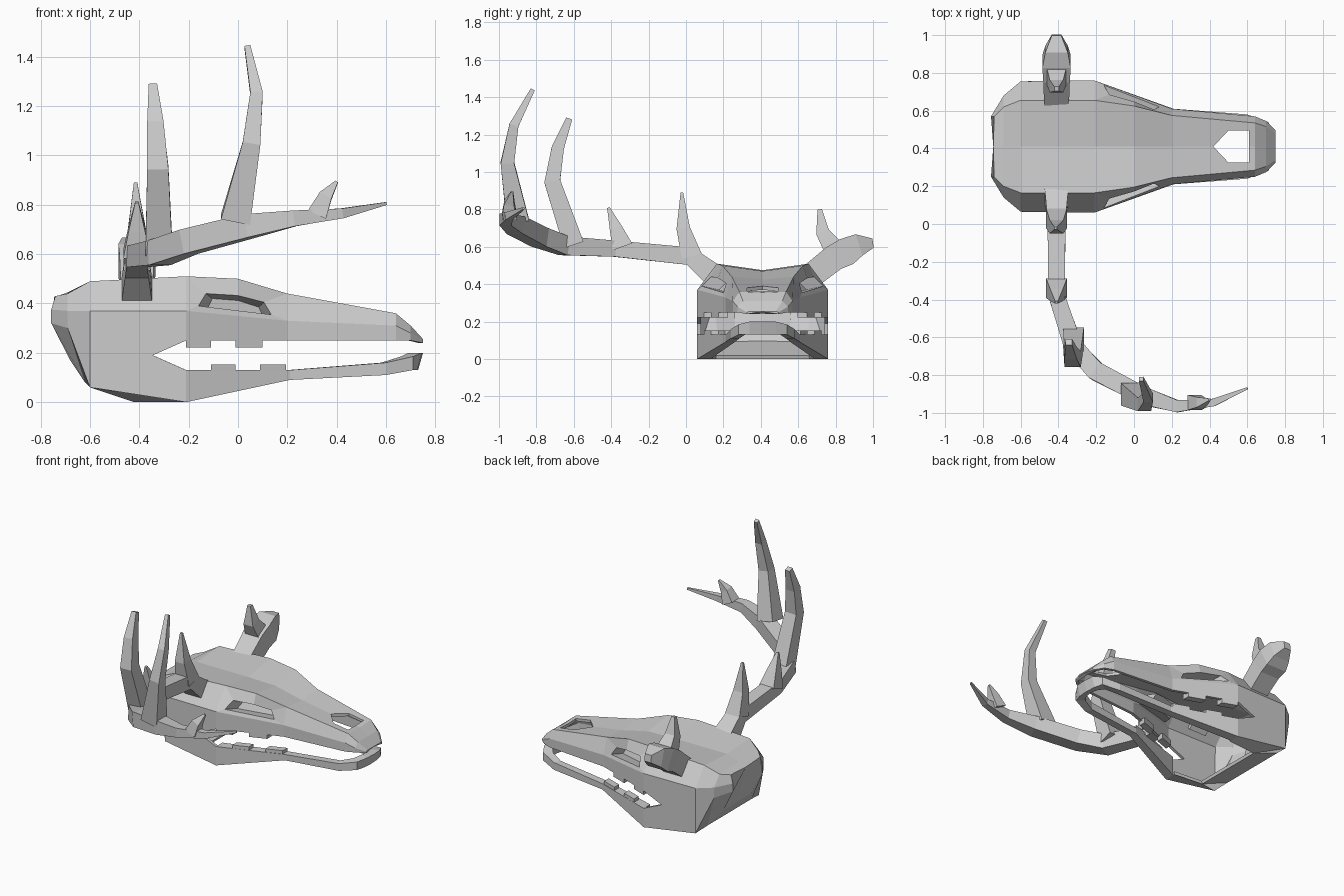
import bpy, bmesh
from mathutils import Vector

if "Cube" in bpy.data.objects:
    bpy.data.objects.remove(bpy.data.objects["Cube"])

MID = 0.41  # skull symmetry plane


def finish(bm, name, thick=0.0):
    bmesh.ops.remove_doubles(bm, verts=bm.verts, dist=0.0005)
    bmesh.ops.recalc_face_normals(bm, faces=bm.faces)
    bm.normal_update()
    top = max(bm.faces, key=lambda f: f.calc_center_median().z)
    if thick and top.normal.z < 0:
        bmesh.ops.reverse_faces(bm, faces=bm.faces)
    me = bpy.data.meshes.new(name)
    bm.to_mesh(me)
    bm.free()
    ob = bpy.data.objects.new(name, me)
    bpy.context.collection.objects.link(ob)
    if thick:
        mod = ob.modifiers.new("bone_thickness", 'SOLIDIFY')
        mod.thickness, mod.offset = thick, -1
    return ob


def face(bm, pts, s=1):
    """Face from (x, half width, z) points, on side s of the skull."""
    pts = [Vector((x, MID + s * h, z)) for x, h, z in pts]
    pts = [p for i, p in enumerate(pts) if (p - pts[i - 1]).length > 1e-4]
    return bm.faces.new([bm.verts.new(p) for p in pts])


def strip(bm, a, b, s, skip=()):
    for i in range(min(len(a), len(b)) - 1):
        if i not in skip:
            face(bm, [a[i], b[i], b[i + 1], a[i + 1]], s)


def bar(name, path, radii, ref):
    """Four-sided tapering bar along a path."""
    bm = bmesh.new()
    pts = [Vector(p) for p in path]
    rings = []
    for i, p in enumerate(pts):
        d = (pts[min(i + 1, len(pts) - 1)] - pts[max(i - 1, 0)]).normalized()
        u = d.cross(Vector(ref)).normalized()
        v = u.cross(d)
        r = radii[i]
        rings.append([bm.verts.new(p + r * (a * u + b * v))
                      for a, b in ((1, 1), (-1, 1), (-1, -1), (1, -1))])
    for a, b in zip(rings, rings[1:]):
        for k in range(4):
            bm.faces.new([a[k], a[k - 1], b[k - 1], b[k]])
    bm.faces.new(rings[0])
    bm.faces.new(rings[-1][::-1])
    return finish(bm, name)


# Skull shell: half sections as centre, ridge, shoulder, lower side, belly edge, belly centre
back = [(-.745, 0, .425), (-.74, .16, .43), (-.757, .16, .375), (-.757, .16, .32),
        (-.68, .15, .17), (-.68, 0, .17)]
rear = [(-.69, 0, .445), (-.69, .21, .44), (-.69, .27, .37), (-.69, .27, .30),
        (-.62, .24, .08), (-.62, 0, .08)]
crown = [(-.6, 0, .475), (-.6, .245, .49), (-.6, .345, .37), (-.6, .345, .06),
         (-.42, .25, 0), (-.42, 0, 0)]
hinge = [(-.21, 0, .475), (-.21, .245, .51), (-.21, .35, .37), (-.21, .35, 0), (-.21, .27, 0)]


def snout(x, rh, rz, cz, sh, sz, lz=.25):
    return [(x, 0, cz), (x, rh, rz), (x, sh, sz), (x, sh, lz)]


brow = snout(0, .215, .50, .47, .275, .35)
face_mid = snout(.2, .165, .44, .425, .2, .33)
muzzle = [snout(.64, .125, .36, .355, .16, .31), snout(.70, .105, .31, .31, .135, .28),
          snout(.75, .07, .255, .255, .085, .25, .24)]

bm = bmesh.new()
for s in (1, -1):
    face(bm, back, s)
    strip(bm, back, rear, s)
    strip(bm, rear, crown, s)
    strip(bm, crown, hinge, s, skip=(2,))
    face(bm, [crown[2], hinge[2], (-.21, .35, .25), (-.345, .35, .19), (-.21, .35, .13),
              hinge[3], crown[3]], s)
    strip(bm, hinge[:2], brow[:2], s)
    strip(bm, brow[:2], face_mid[:2], s)
    face(bm, [hinge[2], face_mid[2], face_mid[3], (-.21, .35, .25)], s)
    front = [face_mid] + muzzle
    for a, b in zip(front, front[1:]):
        strip(bm, a, b, s)
    face(bm, muzzle[-1], s)
    # Eye socket: frame around an inward pocket
    rim = [hinge[1], brow[1], face_mid[1], face_mid[2], hinge[2]]
    hole = [(-.13, .275, .44), (0, .238, .432), (.105, .196, .405), (.135, .21, .355), (-.16, .325, .39)]
    deep = [(x * .8, h - .09, z - .02) for x, h, z in hole]
    for i in range(5):
        face(bm, [rim[i - 1], rim[i], hole[i], hole[i - 1]], s)
        face(bm, [hole[i - 1], hole[i], deep[i], deep[i - 1]], s)
    face(bm, deep, s)
skull = finish(bm, "skull", .02)

# Nose opening cut through the roof
bm = bmesh.new()
plan = [(.42, 0), (.5, .085), (.61, .085), (.61, -.085), (.5, -.085)]
f = face(bm, [(x, h, .30) for x, h in plan])
ext = bmesh.ops.extrude_face_region(bm, geom=[f])
bmesh.ops.translate(bm, vec=(0, 0, .3), verts=[v for v in ext['geom'] if isinstance(v, bmesh.types.BMVert)])
cutter = finish(bm, "nose_cutter")
cutter.hide_render = True
cutter.hide_set(True)
cut = skull.modifiers.new("nose_opening", 'BOOLEAN')
cut.operation, cut.object, cut.solver = 'DIFFERENCE', cutter, 'EXACT'

# Lower jaw: outer x, outer half, inner x, inner half, bottom z, top z
jaw = [(-.21, .35, -.21, .28, 0, .13), (.21, .2, .2, .15, .09, .13), (.6, .17, .58, .125, .11, .16),
       (.71, .13, .66, .095, .13, .185), (.745, .07, .69, .05, .13, .2), (.75, 0, .70, 0, .13, .2)]
bm = bmesh.new()
for s in (1, -1):
    secs = []
    for i, (x, h, xi, hi, zb, zt) in enumerate(jaw):
        lean = .02 if i > 3 else 0
        q = [(x - lean, h, zb), (x, h, zt), (xi, hi, zt), (xi, hi, zb)]
        secs.append(q + q[:1])
    for a, b in zip(secs, secs[1:]):
        strip(bm, a, b, s)
    face(bm, secs[0][:4], s)
finish(bm, "lower_jaw")


# Cheek teeth following the tapering sides
def tooth(name, x0, x1, z0, z1, s):
    w = lambda x: .35 - (x + .21) * .366
    bm = bmesh.new()
    lo, hi = ([(x0, w(x0), z), (x1, w(x1), z), (x1, w(x1) - .05, z), (x0, w(x0) - .05, z)]
              for z in (z0, z1))
    strip(bm, lo + lo[:1], hi + hi[:1], s)
    face(bm, lo, s)
    face(bm, hi, s)
    finish(bm, name)


for s in (1, -1):
    for x0, x1 in ((-.21, -.11), (-.01, .1)):
        tooth("upper_tooth", x0, x1, .222, .26, s)
    for x0, x1 in ((-.11, -.01), (.09, .195)):
        tooth("lower_tooth", x0, x1, .11, .153, s)

# Whole antler
UP, SIDE = (0, 0, 1), (1, 0, 0)
bar("antler_beam", [(-.41, .17, .43), (-.41, .02, .55), (-.41, -.38, .59), (-.32, -.65, .605),
                    (-.2, -.78, .65), (.05, -.91, .715), (.23, -.965, .745), (.42, -.945, .765),
                    (.6, -.87, .805)],
    [.065, .048, .043, .05, .05, .048, .032, .02, .006], UP)
bar("brow_tine", [(-.41, .03, .55), (-.41, -.015, .7), (-.415, -.022, .89)], [.055, .036, .007], SIDE)
bar("second_tine", [(-.41, -.34, .6), (-.41, -.375, .7), (-.41, -.415, .81)], [.055, .034, .007], SIDE)
bar("third_tine", [(-.32, -.6, .61), (-.325, -.715, .95), (-.335, -.685, 1.13), (-.345, -.625, 1.285)],
    [.055, .043, .033, .017], SIDE)
bar("fourth_tine", [(-.01, -.9, .74), (.055, -.955, 1.05), (.075, -.92, 1.25), (.038, -.82, 1.44)],
    [.06, .036, .025, .012], SIDE)
bar("fifth_tine", [(.32, -.945, .76), (.355, -.945, .835), (.4, -.93, .893)], [.04, .027, .006], SIDE)

# Broken antler
bar("broken_beam", [(-.41, .65, .43), (-.41, .79, .54), (-.41, .86, .575), (-.41, .925, .61), (-.41, 1.0, .62)],
    [.065, .07, .075, .06, .025], UP)
bar("broken_tine", [(-.41, .81, .56), (-.41, .73, .68), (-.41, .715, .8)], [.06, .036, .012], SIDE)
